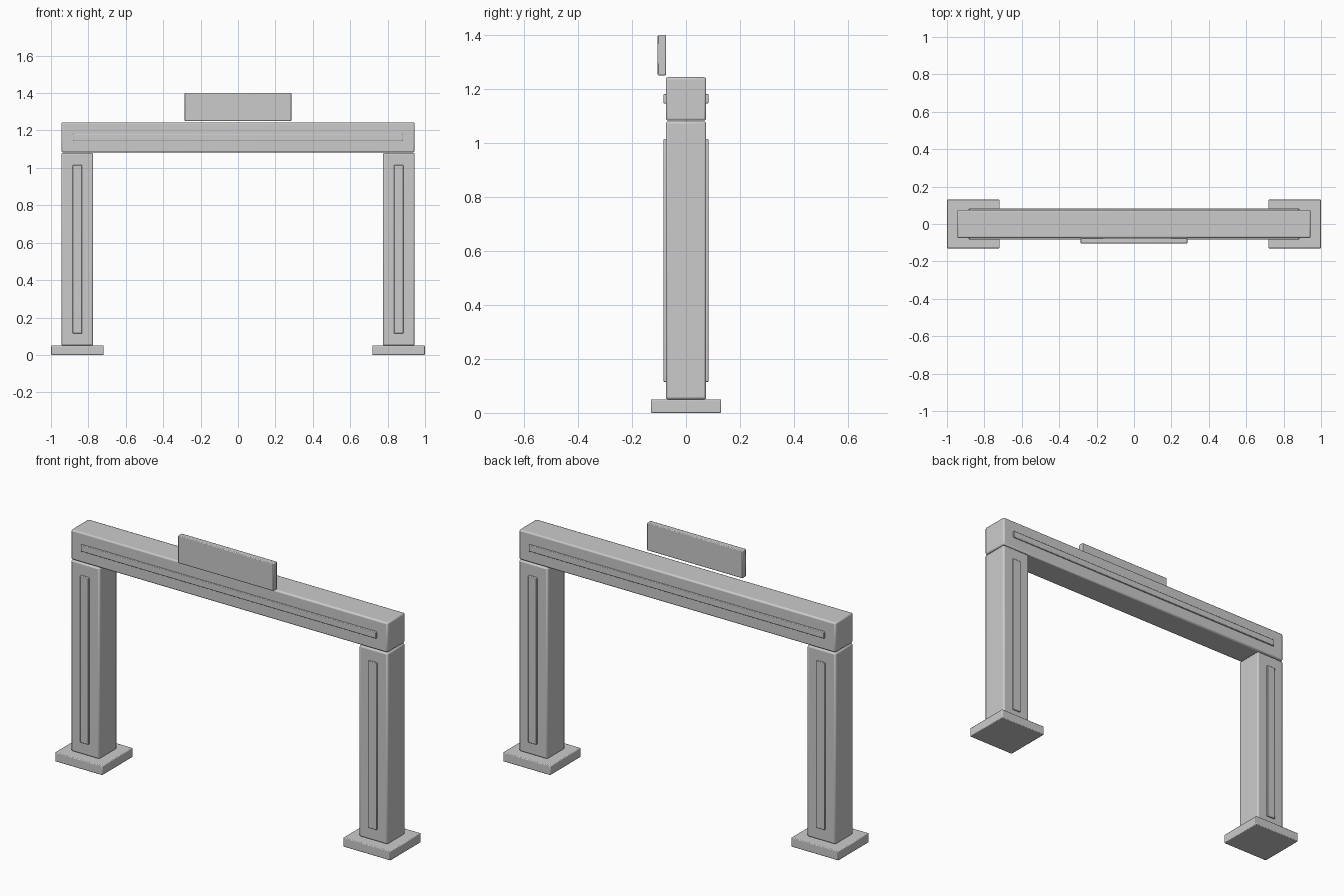
import bpy

if "Cube" in bpy.data.objects:
    bpy.data.objects.remove(bpy.data.objects["Cube"])


def box(name, x, y, z, bevel=0.008):
    """Box from (min, max) ranges with softly bevelled edges."""
    dims = [r[1] - r[0] for r in (x, y, z)]
    loc = [(r[0] + r[1]) / 2 for r in (x, y, z)]
    bpy.ops.mesh.primitive_cube_add(size=1, location=loc)
    ob = bpy.context.object
    ob.name = name
    ob.scale = dims
    bpy.ops.object.transform_apply(location=False, rotation=False, scale=True)
    bpy.ops.object.shade_smooth_by_angle()
    mod = ob.modifiers.new("Bevel", 'BEVEL')
    mod.width = bevel
    mod.segments = 2
    return ob


POST_X = 0.859
HALF_DEPTH = 0.075

# Posts and base plates on both sides
for side, s in (("left", -1), ("right", 1)):
    cx = s * POST_X
    box(f"{side}_base_plate", (cx - 0.141, cx + 0.141), (-0.13, 0.13), (0, 0.05), 0.004)
    box(f"{side}_post", (cx - 0.085, cx + 0.085), (-HALF_DEPTH, HALF_DEPTH), (0.05, 1.08))

# Crossbeam
box("crossbeam", (-0.944, 0.944), (-HALF_DEPTH, HALF_DEPTH), (1.083, 1.244))

# Raised trim strips on the front and back faces
for face, f in (("front", -1), ("back", 1)):
    y = sorted((f * 0.070, f * 0.083))
    box(f"{face}_beam_strip", (-0.88, 0.88), y, (1.146, 1.182), 0.003)
    for side, s in (("left", -1), ("right", 1)):
        cx = s * POST_X
        box(f"{face}_{side}_post_strip", (cx - 0.025, cx + 0.025), y, (0.115, 1.015), 0.003)

# Sign board above the beam, set toward the front
box("sign_board", (-0.285, 0.285), (-0.105, -0.074), (1.251, 1.40), 0.004)
